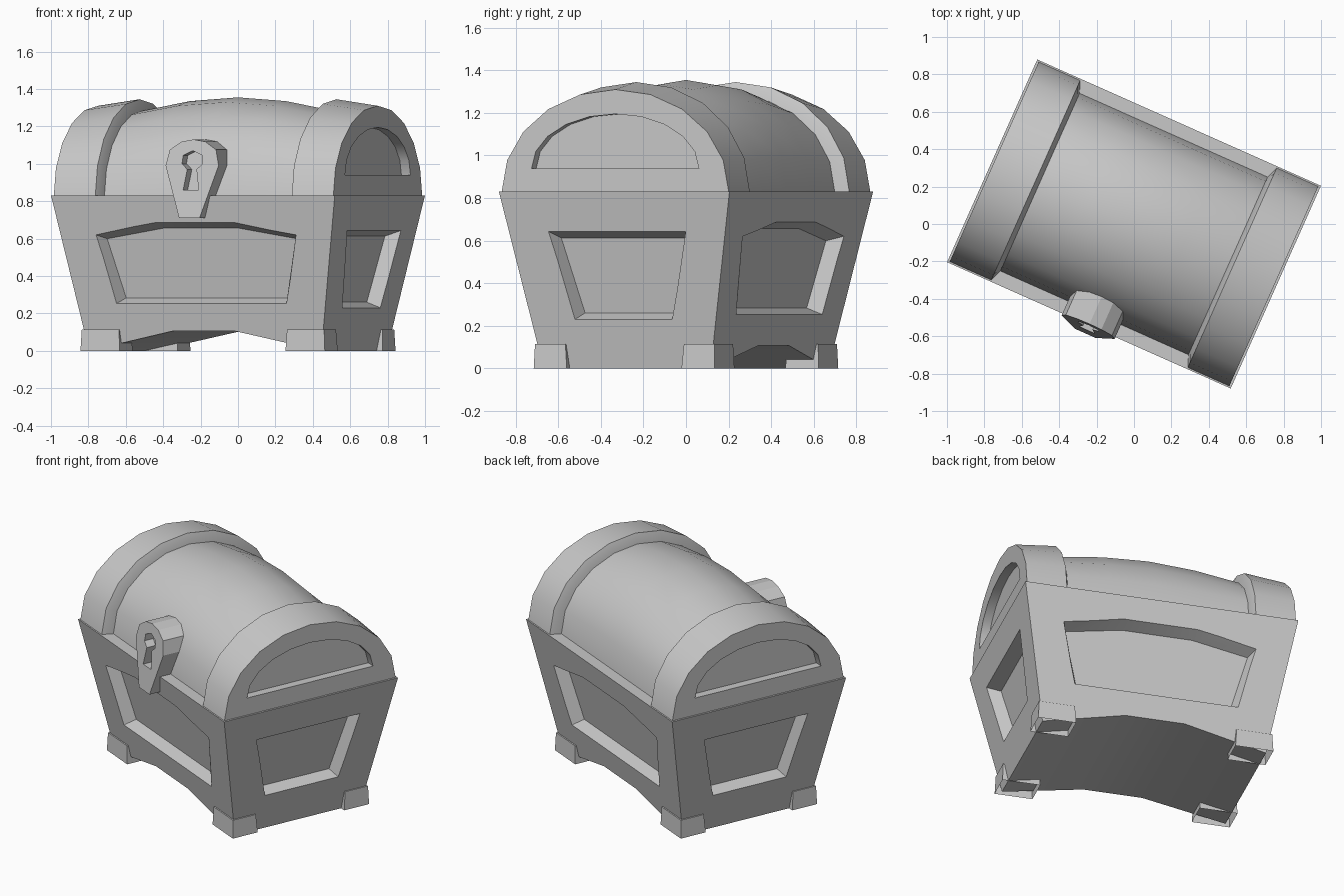
import bpy, bmesh
from math import sin, cos, pi, radians
from mathutils import Matrix

cube = bpy.data.objects.get("Cube")
if cube:
    bpy.data.objects.remove(cube, do_unlink=True)

TURN = Matrix.Rotation(radians(-24), 4, 'Z')
RIM = 0.83

grey = bpy.data.materials.new("plain_grey")
grey.use_nodes = True
grey.diffuse_color = (0.58, 0.58, 0.58, 1)
grey.node_tree.nodes["Principled BSDF"].inputs["Base Color"].default_value = grey.diffuse_color


def loft(name, rings, caps=(True, True)):
    """Skin a row of equal-length point rings, with optional end caps."""
    bm = bmesh.new()
    rows = [[bm.verts.new(p) for p in ring] for ring in rings]
    n = len(rows[0])
    for a, b in zip(rows, rows[1:]):
        for i in range(n):
            j = (i + 1) % n
            bm.faces.new((a[i], a[j], b[j], b[i]))
    for row, capped in zip((rows[0], rows[-1]), caps):
        if capped:
            bm.faces.new(row)
    bmesh.ops.recalc_face_normals(bm, faces=bm.faces)
    mesh = bpy.data.meshes.new(name)
    bm.to_mesh(mesh)
    bm.free()
    mesh.materials.append(grey)
    obj = bpy.data.objects.new(name, mesh)
    bpy.context.collection.objects.link(obj)
    return obj


def activate(obj):
    bpy.ops.object.select_all(action='DESELECT')
    obj.select_set(True)
    bpy.context.view_layer.objects.active = obj


def cut(obj, cutter):
    """Subtract the cutter, then discard it."""
    activate(obj)
    mod = obj.modifiers.new("recess", 'BOOLEAN')
    mod.operation, mod.solver, mod.object = 'DIFFERENCE', 'EXACT', cutter
    bpy.ops.object.modifier_apply(modifier=mod.name)
    bpy.data.objects.remove(cutter, do_unlink=True)


def panel_cutter(outline, place, depth=0.075, inset=0.03):
    """Tapered block that sinks a panel; place(s, z, d) maps onto a wall."""
    half_w = max(s for s, z in outline)
    zs = [z for s, z in outline]
    mid, half_h = (max(zs) + min(zs)) / 2, (max(zs) - min(zs)) / 2
    rings = []
    for d in (-0.05, depth):
        k = inset * d / depth
        rings.append([place(s * (1 - k / half_w), mid + (z - mid) * (1 - k / half_h), d)
                      for s, z in outline])
    return loft("panel_cutter", rings)


def mirrored(half):
    """Complete a right-hand outline with its left-hand twin."""
    return half + [(-s, z) for s, z in reversed(half) if s > 0]


def arch(u, half, height, base=RIM, steps=10):
    """Half-ellipse cross-section across the depth at position u."""
    return [(u, half * cos(pi * i / steps), base + height * sin(pi * i / steps))
            for i in range(steps + 1)]


def wall_u(z):
    return 0.68 + 0.15 * z / RIM


def wall_v(z):
    return 0.43 + 0.163 * z / RIM


# Flared box with an arched underside
section = [(-0.68, 0), (-0.18, 0.106), (0.18, 0.106), (0.68, 0), (0.83, RIM), (-0.83, RIM)]
body = loft("chest_body", [[(u, s * wall_v(z), z) for u, z in section] for s in (-1, 1)])

# Sunken panels on all four walls
long_panel = mirrored([(0.497, 0.253), (0.585, 0.62), (0.225, 0.687)])
end_panel = mirrored([(0.25, 0.23), (0.353, 0.643)])
for side in (-1, 1):
    cut(body, panel_cutter(long_panel, lambda s, z, d: (s, side * (wall_v(z) - d), z)))
    cut(body, panel_cutter(end_panel, lambda s, z, d: (side * (wall_u(z) - d), s, z)))

# Barrel lid, swelling toward the middle
stations = [(-0.55, 0.455), (-0.28, 0.505), (0, 0.525), (0.28, 0.505), (0.55, 0.455)]
lid = loft("barrel_lid", [arch(u, 0.52, h) for u, h in stations])
parts = [body, lid]

# Raised end bands with a half-moon recess
for label, side in (("right", -1), ("left", 1)):
    band = loft(label + "_lid_band", [arch(side * 0.818, 0.584, 0.48),
                                      arch(side * 0.575, 0.584, 0.515),
                                      arch(side * 0.55, 0.52, 0.45)])
    cut(band, loft("moon_cutter", [arch(side * u, 0.43, 0.255, 0.94) for u in (0.86, 0.765)]))
    parts.append(band)

# Hollow corner feet
for row, sy in (("front", -1), ("back", 1)):
    for label, sx in (("right", -1), ("left", 1)):
        rings = []
        for z, x0, x1, y0, y1 in ((0.115, 0.492, 0.709, 0.305, 0.461),
                                  (0, 0.485, 0.715, 0.295, 0.465)):
            rings.append([(sx * x, sy * y, z)
                          for x, y in ((x0, y0), (x1, y0), (x1, y1), (x0, y1))])
        parts.append(loft(f"{row}_{label}_foot", rings, caps=(True, False)))


# Leaning lock plate with a keyhole
def lock_v(z):
    return -0.64 + 0.055 * (z - 0.71) / 0.42


shield = mirrored([(0.06, 0.71), (0.155, 0.99), (0.135, 1.075), (0.07, 1.118), (0, 1.13)])
lock = loft("lock_plate", [[(u, lock_v(z), z) for u, z in shield],
                           [(u, -0.42, z) for u, z in shield]])
keyhole = mirrored([(0.045, 0.86), (0.027, 0.97), (0.06, 1.0), (0.055, 1.045), (0, 1.07)])
cut(lock, loft("keyhole_cutter", [[(u, lock_v(z) + d, z) for u, z in keyhole]
                                  for d in (-0.05, 0.06)]))
parts.append(lock)

# Turn the chest and shade it
for obj in parts:
    obj.data.transform(TURN)
    activate(obj)
    if "foot" not in obj.name and obj is not lock:
        bpy.ops.object.shade_smooth_by_angle(angle=radians(30))
